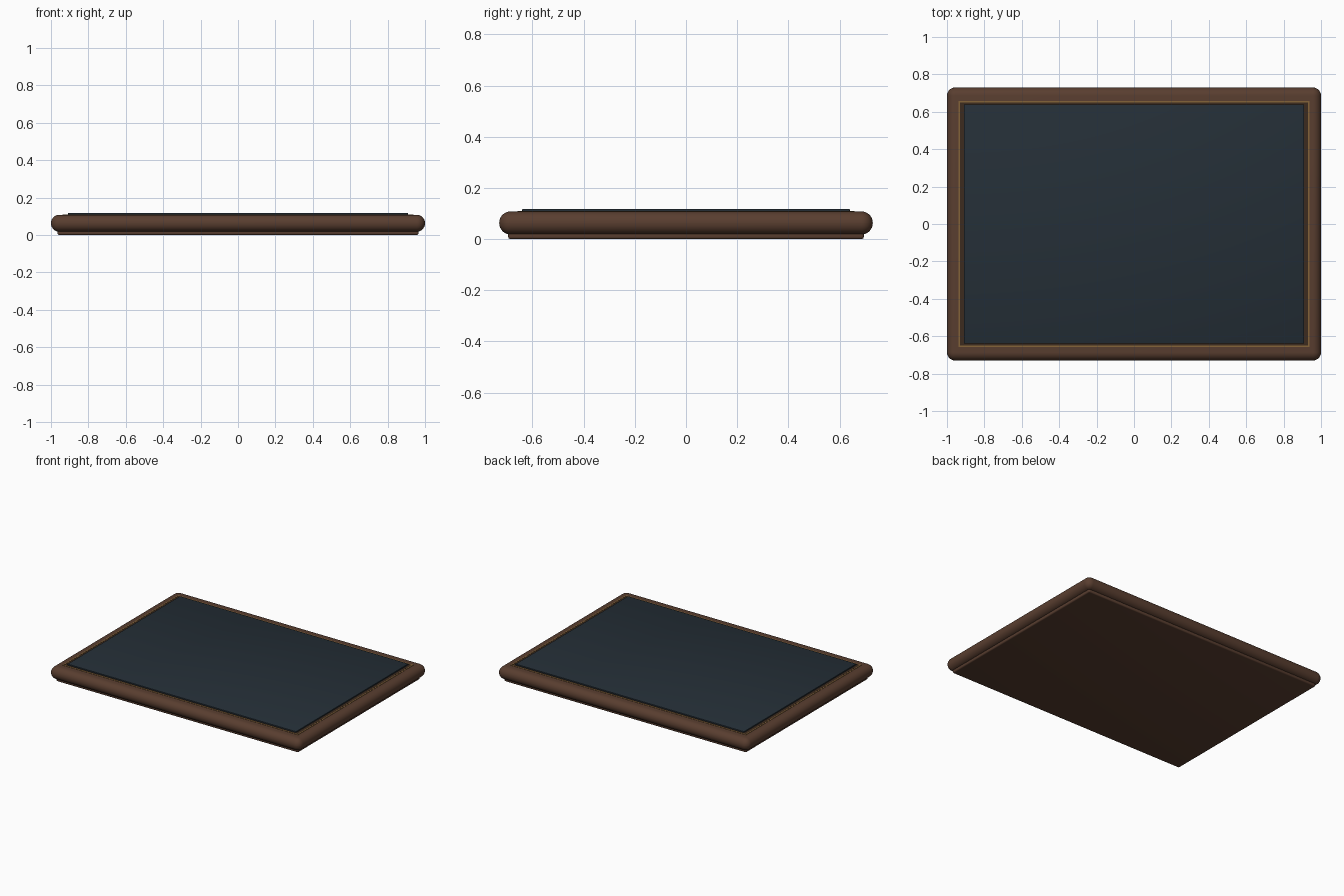
import bpy, math

if "Cube" in bpy.data.objects:
    bpy.data.objects.remove(bpy.data.objects["Cube"])


def material(name, rgb):
    m = bpy.data.materials.new(name)
    m.diffuse_color = (*rgb, 1.0)
    m.use_nodes = True
    m.node_tree.nodes["Principled BSDF"].inputs["Base Color"].default_value = m.diffuse_color
    return m


WOOD = material("brown wood", (0.10, 0.048, 0.029))
DARK = material("dark brown", (0.045, 0.024, 0.013))
GOLD = material("antique gold", (0.23, 0.125, 0.04))
SLATE = material("dark slate", (0.018, 0.028, 0.038))


def slab(name, hx, hy, z0, z1, mat, bevel=0.0, segments=8):
    """Box with half sizes hx, hy between heights z0 and z1, edges rounded."""
    bpy.ops.mesh.primitive_cube_add(size=1, location=(0, 0, (z0 + z1) / 2))
    ob = bpy.context.object
    ob.name = name
    ob.scale = (2 * hx, 2 * hy, z1 - z0)
    bpy.ops.object.transform_apply(location=False, rotation=False, scale=True)
    ob.data.materials.append(mat)
    if bevel:
        mod = ob.modifiers.new("round", "BEVEL")
        mod.width = bevel
        mod.segments = segments
        bpy.ops.object.modifier_apply(modifier=mod.name)
        bpy.ops.object.shade_smooth_by_angle(angle=math.radians(35))
    return ob


def strip(name, cx, cy, hx, hy, z0, z1, mat):
    ob = slab(name, hx, hy, z0, z1, mat)
    ob.location.x, ob.location.y = cx, cy
    return ob


# Foot plate and the bullnosed main board
slab("base_plate", 0.965, 0.695, 0.0, 0.03, WOOD, 0.009, 4)
slab("board", 1.0, 0.73, 0.018, 0.108, WOOD, 0.0445, 10)

# Shadow border around the writing panel, then the raised panel
slab("panel_border", 0.93, 0.651, 0.100, 0.1095, DARK)
slab("panel", 0.91, 0.64, 0.105, 0.118, SLATE, 0.002, 2)

# Thin gold inlay lines
GX, GY, W = 0.935, 0.654, 0.004
for s, side in ((-1, "left"), (1, "right")):
    strip("inlay_" + side, s * GX, 0, W, GY + W, 0.104, 0.110, GOLD)
for s, side in ((-1, "front"), (1, "back")):
    strip("inlay_" + side, 0, s * GY, GX - W, W, 0.104, 0.110, GOLD)
